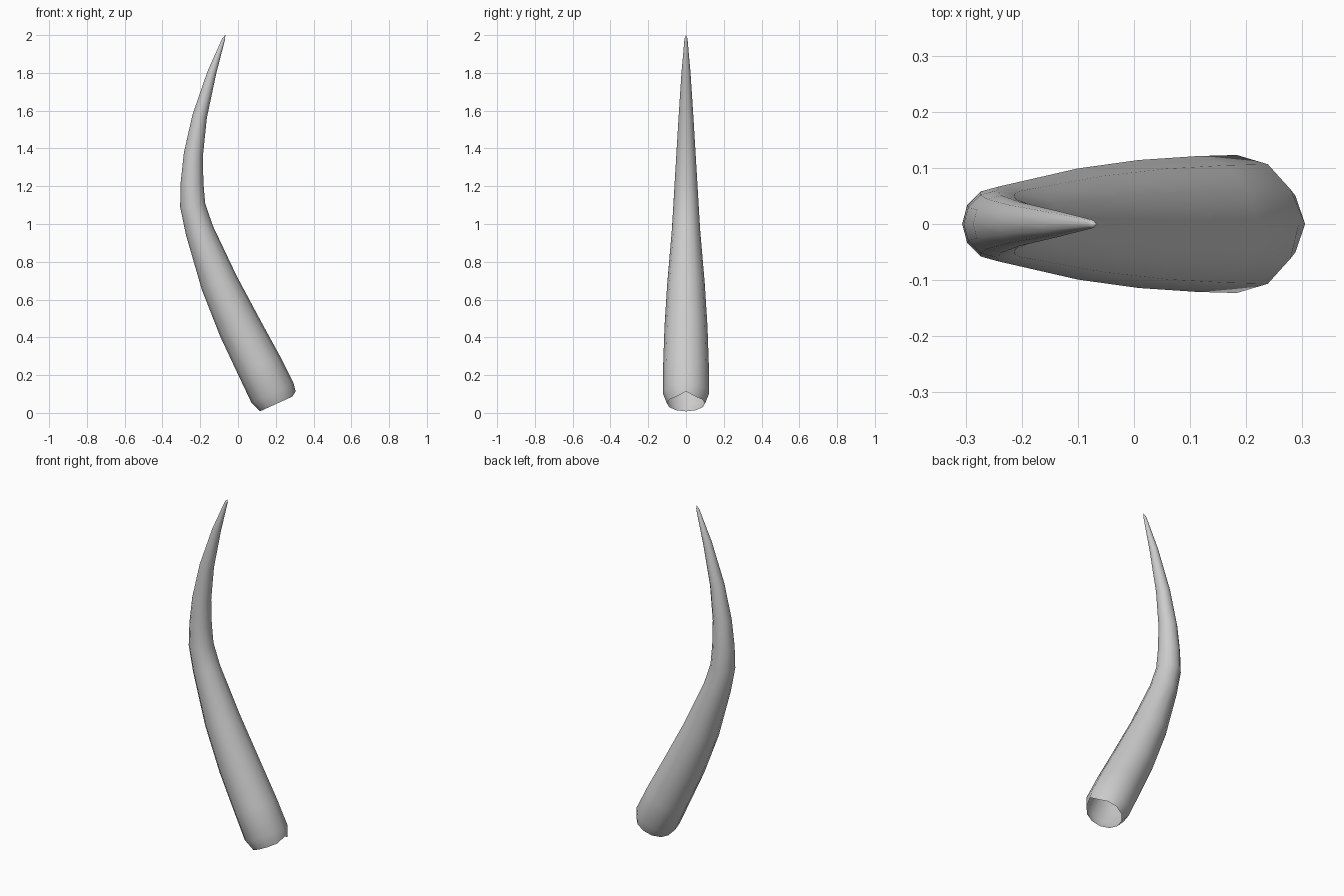
import bpy, bmesh, math
from mathutils import Vector

if "Cube" in bpy.data.objects:
    bpy.data.objects.remove(bpy.data.objects["Cube"])

# Spine of the horn in the XZ plane: x, z, radius
SPINE = [
    (0.208, 0.050, 0.101), (0.183, 0.105, 0.123), (0.112, 0.250, 0.121),
    (0.008, 0.455, 0.114), (-0.100, 0.690, 0.099), (-0.205, 0.968, 0.075),
    (-0.240, 1.100, 0.067), (-0.2435, 1.220, 0.060), (-0.236, 1.370, 0.051),
    (-0.203, 1.570, 0.039), (-0.139, 1.800, 0.024), (-0.076, 1.980, 0.008),
]
SIDES = 12

bm = bmesh.new()
pts = [Vector((x, 0, z)) for x, z, r in SPINE]

# Rings perpendicular to the spine
rings = []
for i, p in enumerate(pts):
    t = (pts[min(i + 1, len(pts) - 1)] - pts[max(i - 1, 0)]).normalized()
    n = Vector((t.z, 0, -t.x))
    r = SPINE[i][2]
    ring = []
    for k in range(SIDES):
        a = 2 * math.pi * k / SIDES
        ring.append(bm.verts.new(p + n * r * math.cos(a) + Vector((0, r * math.sin(a), 0))))
    rings.append(ring)

# Small notch in the open rim
rings[0][0].co += Vector((0.005, 0, 0.022))

# Side walls, open at the base
for a, b in zip(rings, rings[1:]):
    for k in range(SIDES):
        j = (k + 1) % SIDES
        bm.faces.new((a[k], a[j], b[j], b[k]))

# Pointed tip
tip = bm.verts.new((-0.067, 0, 2.0))
for k in range(SIDES):
    bm.faces.new((rings[-1][k], rings[-1][(k + 1) % SIDES], tip))

bmesh.ops.recalc_face_normals(bm, faces=bm.faces)
for f in bm.faces:
    f.smooth = True
mesh = bpy.data.meshes.new("horn")
bm.to_mesh(mesh)
bm.free()
horn = bpy.data.objects.new("horn", mesh)
bpy.context.collection.objects.link(horn)
